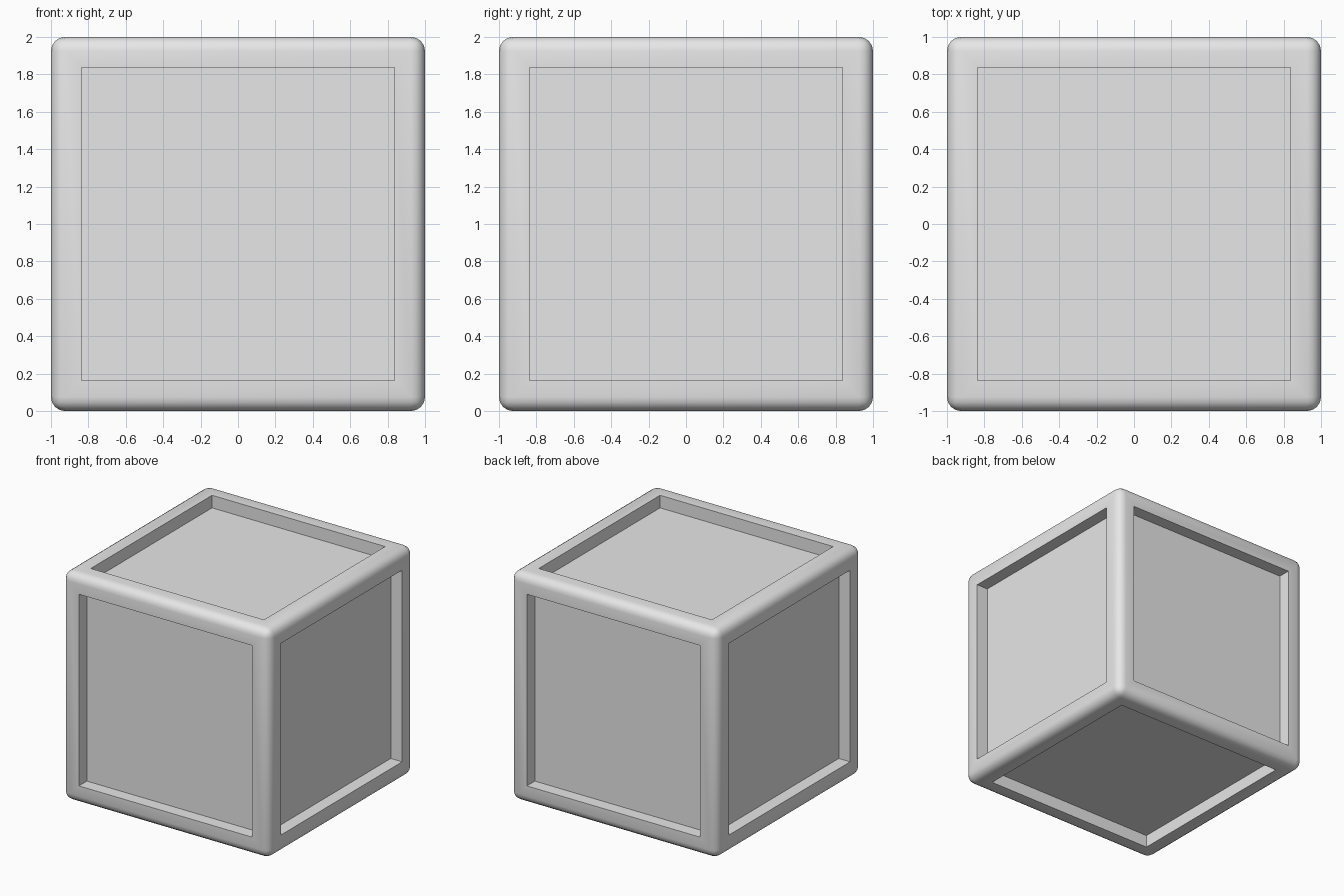
import bpy
import bmesh
import math

SIZE = 2.0      # outer edge length
ROUND = 0.075   # radius of the outer edges
FRAME = 0.2     # width of the rim around each panel
DEPTH = 0.11    # how far each panel is sunk

old = bpy.data.objects.get("Cube")
if old:
    bpy.data.objects.remove(old, do_unlink=True)

# Plain light grey for the whole body
grey = bpy.data.materials.new("light_grey")
grey.use_nodes = True
colour = (0.8, 0.8, 0.8, 1.0)
grey.diffuse_color = colour
grey.node_tree.nodes["Principled BSDF"].inputs["Base Color"].default_value = colour

# Rounded cube
bm = bmesh.new()
bmesh.ops.create_cube(bm, size=SIZE)
bmesh.ops.bevel(bm, geom=bm.edges[:], offset=ROUND, offset_type='OFFSET',
                segments=4, profile=0.5, affect='EDGES')

# Square panel sunk into each of the six sides
sides = [f for f in bm.faces if f.calc_area() > 1]
bmesh.ops.inset_individual(bm, faces=sides, thickness=FRAME - ROUND, depth=0)
bmesh.ops.inset_individual(bm, faces=sides, thickness=0, depth=-DEPTH)
bmesh.ops.translate(bm, verts=bm.verts[:], vec=(0, 0, SIZE / 2))
bmesh.ops.recalc_face_normals(bm, faces=bm.faces[:])

mesh = bpy.data.meshes.new("panelled_crate")
bm.to_mesh(mesh)
bm.free()
mesh.materials.append(grey)
crate = bpy.data.objects.new("panelled_crate", mesh)
bpy.context.collection.objects.link(crate)

# Smooth rounded edges, sharp panel corners
bpy.ops.object.select_all(action='DESELECT')
crate.select_set(True)
bpy.context.view_layer.objects.active = crate
bpy.ops.object.shade_smooth_by_angle(angle=math.radians(35))
